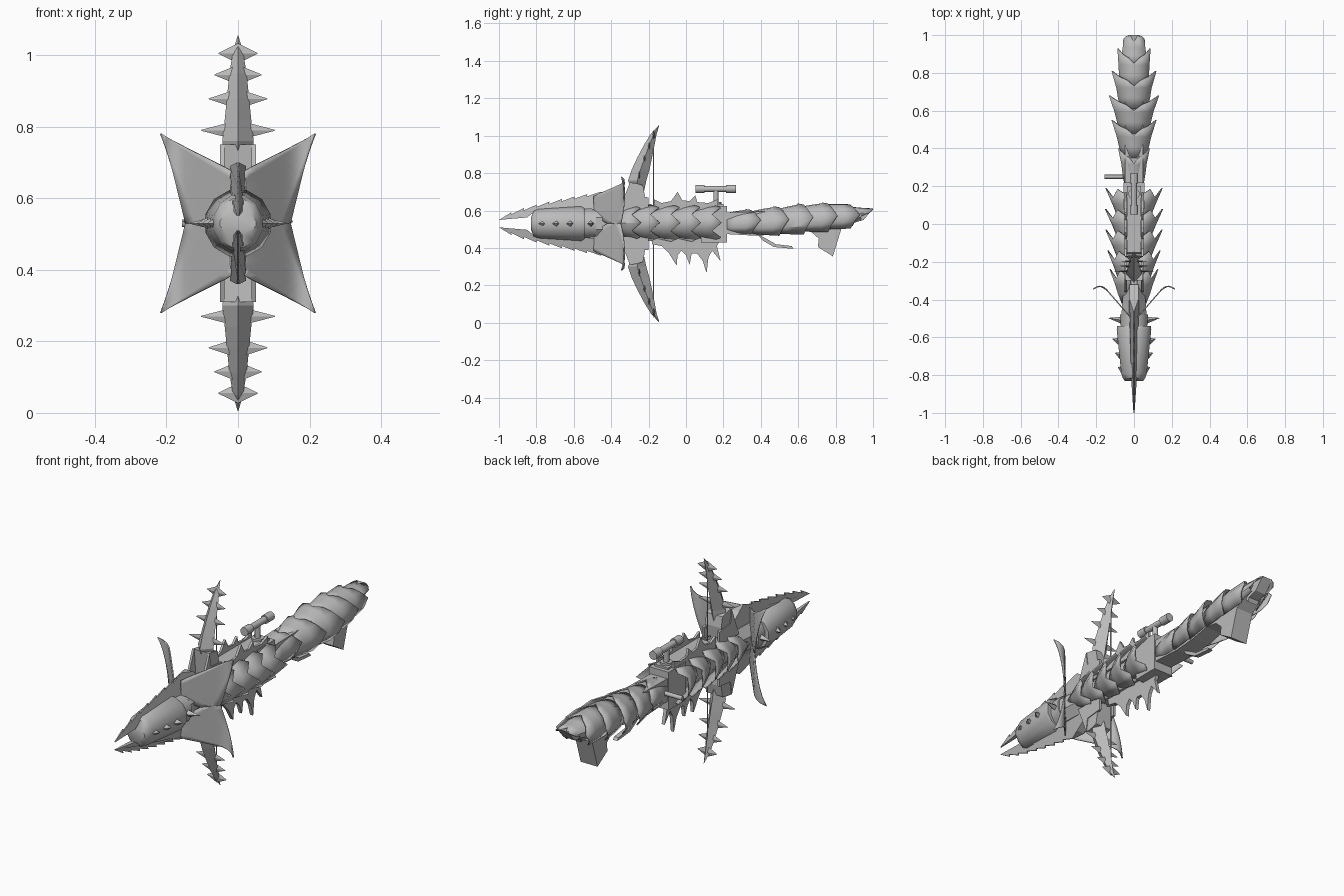
import bpy, bmesh, math
from mathutils import Vector

if "Cube" in bpy.data.objects:
    bpy.data.objects.remove(bpy.data.objects["Cube"])

C = 0.53                                   # height of the long axis
metal = bpy.data.materials.new("bone_grey")
metal.diffuse_color = (0.5, 0.5, 0.5, 1)
metal.use_nodes = True
metal.node_tree.nodes["Principled BSDF"].inputs["Base Color"].default_value = metal.diffuse_color


def make(name, verts, faces, thick=0, smooth=True):
    me = bpy.data.meshes.new(name)
    me.from_pydata([tuple(v) for v in verts], [], faces)
    bm = bmesh.new()
    bm.from_mesh(me)
    bmesh.ops.recalc_face_normals(bm, faces=bm.faces)
    bm.to_mesh(me)
    bm.free()
    me.materials.append(metal)
    ob = bpy.data.objects.new(name, me)
    bpy.context.collection.objects.link(ob)
    if thick:
        mod = ob.modifiers.new("thickness", 'SOLIDIFY')
        mod.thickness = thick
        mod.offset = 0
    if smooth:
        bpy.ops.object.select_all(action='DESELECT')
        ob.select_set(True)
        bpy.context.view_layer.objects.active = ob
        bpy.ops.object.shade_smooth_by_angle(angle=math.radians(32))
    return ob


def loft(name, rings, closed=True, thick=0, smooth=True):
    n = len(rings[0])
    faces = []
    for j in range(len(rings) - 1):
        for i in range(n if closed else n - 1):
            k = (i + 1) % n
            faces.append((j * n + i, j * n + k, (j + 1) * n + k, (j + 1) * n + i))
    if closed:
        faces += [tuple(range(n)), tuple(range((len(rings) - 1) * n, len(rings) * n))]
    return make(name, [v for r in rings for v in r], faces, thick, smooth)


def plate(name, profile, half, x=0, s=1):
    """Side-profile plate; half is a thickness or a function of y and z."""
    f = half if callable(half) else (lambda y, z: half)
    return loft(name, [[(x + e * f(y, z), y, C + s * (z - C)) for y, z in profile]
                       for e in (-1, 1)], smooth=False)


def rod(name, a, b, r, n=12, r2=None, flat=1):
    """Cylinder or spike; flat squashes it along y."""
    a, b = Vector(a), Vector(b)
    q = (b - a).to_track_quat('Z', 'Y')
    rings = []
    for p, t in ((a, r), (b, r2 or r)):
        ring = []
        for i in range(n):
            v = q @ Vector((math.cos(2 * math.pi * i / n) * t,
                            math.sin(2 * math.pi * i / n) * t, 0))
            ring.append(p + Vector((v.x, v.y * flat, v.z)))
        rings.append(ring)
    return loft(name, rings)


def shell(name, y0, y1, front, back, angles, tips, z0, z1, flare=.2):
    """Overlapping armour scale: flared arc with a zigzag rear edge."""
    rings = []
    for t in (0, 0.4, 0.75, 1):
        w, h = [front[i] + (back[i] - front[i]) * t ** 0.8 for i in (0, 1)]
        ring = []
        for a, d in zip(angles, tips):
            g = 1 + (flare * d / 0.05 if t == 1 else 0)
            ca, sa = math.cos(math.radians(a)), math.sin(math.radians(a))
            ring.append((w * g * ca, y0 + (y1 - y0) * t + (d if t == 1 else 0),
                         z0 + (z1 - z0) * t + h * sa))
        rings.append(ring)
    return loft(name, rings, False, 0.006)


# Barrel, muzzle band and receiver tube
def ring(y, w, h, n=12):
    return [(w * math.cos(math.tau * (i + .5) / n) * 1.03, y,
             C + h * math.sin(math.tau * (i + .5) / n) * 1.03) for i in range(n)]


loft("barrel", [ring(-.83, .05, .03), ring(-.815, .06, .068), ring(-.79, .068, .078),
                ring(-.56, .092, .093), ring(-.54, .09, .08)])
loft("barrel_band", [ring(-.545, .07, .078), ring(-.48, .075, .074)])
loft("receiver_tube", [ring(-.48, .07, .08, 8), ring(-.3, .055, .08, 8),
                       ring(.2, .05, .08, 8)])

# Studs along the barrel sides
for s in (1, -1):
    for i, (y, x0, x1) in enumerate([(-.77, .06, .085), (-.695, .07, .1),
                                     (-.62, .078, .114), (-.51, .06, .135)]):
        rod(f"barrel_stud_{i}", (s * x0, y, C), (s * x1, y + .012, C), .02, 4, .001)

# Serrated jaws above and below the barrel, sharp along the outer edge
teeth, N = [], 8
for i in range(1, N + 1):
    t = i / N
    y, z = -1 + .54 * t, .55 + .15 * t ** .62
    teeth += [(y, z), (y - .003, z - .013)] if i < N else [(y, z)]
jaw = ([(-1, .55)] + teeth + [(-.4, .69), (-.32, .63), (-.4, .6), (-.55, .61),
                              (-.81, .595), (-.85, .563)])
outer = set(teeth)
for s in (1, -1):
    plate("jaw", jaw, lambda y, z: .003 if (y, z) in outer
          else .003 + .02 * min(1, (y + 1) / .3), 0, s)

# Four swept-back petals around the muzzle
for sx in (1, -1):
    for sz in (1, -1):
        d, p = Vector((.652, .758)), Vector((.758, -.652))
        rows = []
        for j in range(13):
            t = j / 12
            r = .05 + .28 * t
            wid = .115 * (1 - t) ** 1.1 + .001
            row = []
            for i in range(9):
                u = (i - 4) / 4
                q = d * r + p * (wid * u * (1.15 if u > 0 else 1))
                x = max(q.x, .02)
                y = -.515 + 1.15 * x - 13.7 * max(0, x - .14) ** 2
                row.append((sx * x, y, C + sz * max(q.y, 0)))
            rows.append(row)
        loft("muzzle_petal", rows, False, 0.006)

# Bow limbs with flat side barbs, limb mounts and string
limb = [(.70, -.285, -.225, .035), (.76, -.31, -.212, .044), (.82, -.29, -.195, .037),
        (.88, -.262, -.182, .031), (.95, -.225, -.168, .024), (1.01, -.188, -.157, .014),
        (1.055, -.147, -.143, .001)]
for s in (1, -1):
    def flip(z):
        return C + s * (z - C)
    loft("bow_limb", [[(0, a, flip(z)), (w, (a + b) / 2, flip(z)), (0, b, flip(z)),
                       (-w, (a + b) / 2, flip(z))] for z, a, b, w in limb], smooth=False)
    for z, y, x1 in [(.79, -.25, .104), (.878, -.222, .082),
                     (.945, -.197, .066), (1.005, -.172, .055)]:
        for sx in (1, -1):
            rod("limb_barb", (0, y, flip(z)), (sx * x1, y, flip(z)), .028, 4, .001, .3)
    plate("limb_mount", [(-.285, .58), (-.30, .75), (-.265, .745), (-.23, .735),
                         (-.22, .68), (-.23, .58)], .046, 0, s)
    for sx in (1, -1):
        plate("mount_fin", [(-.36, .6), (-.335, .66), (-.30, .75), (-.29, .68),
                            (-.2, .67), (-.2, .6)], .006, sx * .044, s)
rod("bow_string", (0, -.175, .11), (0, -.175, .95), .003, 6)

# Flared scales down both sides of the body
angles = (-80, -54, -27, 0, 27, 54, 80)
tips = (0, .045, 0, .05, 0, .045, 0)
scales = [(-.42, .13, .015, .105, .095), (-.33, .14, .05, .115, .098),
          (-.22, .14, .055, .124, .1), (-.11, .14, .055, .126, .1),
          (0, .14, .055, .124, .098)]
for s in (0, 180):
    for i, (y, ln, h0, w, h1) in enumerate(scales):
        shell(f"side_scale_{i}", y, y + ln, (.062, h0), (w, h1),
              [a + s for a in angles], tips, C, C + .005)

# Receiver block, top rail and spiny fins
plate("receiver_block", [(.08, .43), (.08, .625), (.22, .625), (.22, .43)], .055)
plate("top_rail", [(-.16, .60), (-.15, .635), (.2, .635), (.2, .60)], .038)
for sx in (1, -1):
    plate("top_fin", [(-.17, .58), (-.17, .66), (-.13, .64), (-.08, .65), (-.045, .70),
                      (-.02, .655), (.02, .65), (.05, .68), (.06, .645), (.12, .64),
                      (.17, .66), (.17, .61), (.2, .58)], .006, sx * .045)
plate("belly_fin", [(-.19, .47), (-.18, .42), (-.13, .41), (-.09, .37), (-.05, .305),
                    (-.045, .36), (-.025, .385), (0, .36), (.02, .31), (.03, .37),
                    (.06, .37), (.09, .33), (.11, .265), (.12, .35), (.14, .385),
                    (.185, .33), (.165, .41), (.2, .47)], .009)

# Scope on its post, and the side bolt handle
rod("scope_tube", (0, .07, .715), (0, .25, .715), .016)
rod("scope_front", (0, .05, .715), (0, .1, .715), .022)
rod("scope_rear", (0, .215, .715), (0, .268, .715), .022)
rod("scope_post", (0, .16, .61), (0, .16, .715), .014)
rod("scope_foot", (0, .16, .625), (0, .16, .645), .03)
rod("bolt_handle", (-.156, .25, C), (.02, .25, C), .011)

# Stock core with dropped butt, and trigger lever
plate("stock_core", [(.2, .59), (.45, .595), (.63, .61), (.8, .615), (.93, .59), (.88, .54),
                     (.83, .50), (.785, .355), (.705, .405), (.71, .45), (.67, .485),
                     (.6, .495), (.5, .475), (.38, .465), (.2, .475)], .048)
plate("trigger_lever", [(.38, .475), (.42, .455), (.48, .42), (.565, .41), (.575, .397),
                        (.555, .397), (.47, .405), (.41, .44)], .012)

# Overlapping scales over the stock
angles = (-45, -15, 15, 45, 70, 90, 110, 135, 165, 195, 225)
tips = (0, .02, .05, .02, 0, -.03, 0, .02, .05, .02, 0)
rows = [(.22, .35, .052, .07, .525, .53, .06, .075),
        (.35, .5, .06, .1, .525, .53, .068, .09),
        (.48, .63, .07, .112, .53, .54, .072, .095),
        (.61, .76, .072, .1, .543, .55, .074, .09),
        (.73, .88, .075, .084, .555, .558, .078, .075)]
for i, (y0, y1, w0, w1, z0, z1, h0, h1) in enumerate(rows):
    shell(f"stock_scale_{i}", y0, y1, (w0, h0), (w1, h1), angles, tips, z0, z1,
          .2 if i < 4 else .05)
shell("tail_scale", .85, .96, (.075, .065), (.055, .03), angles,
      (-.06, -.02, .02, .035, .04, 0, .04, .035, .02, -.02, -.06), .56, .58, .05)
plate("tail_barb", [(.86, .56), (.89, .515), (.9, .535), (.95, .55), (1, .61), (.93, .6)], .03)
